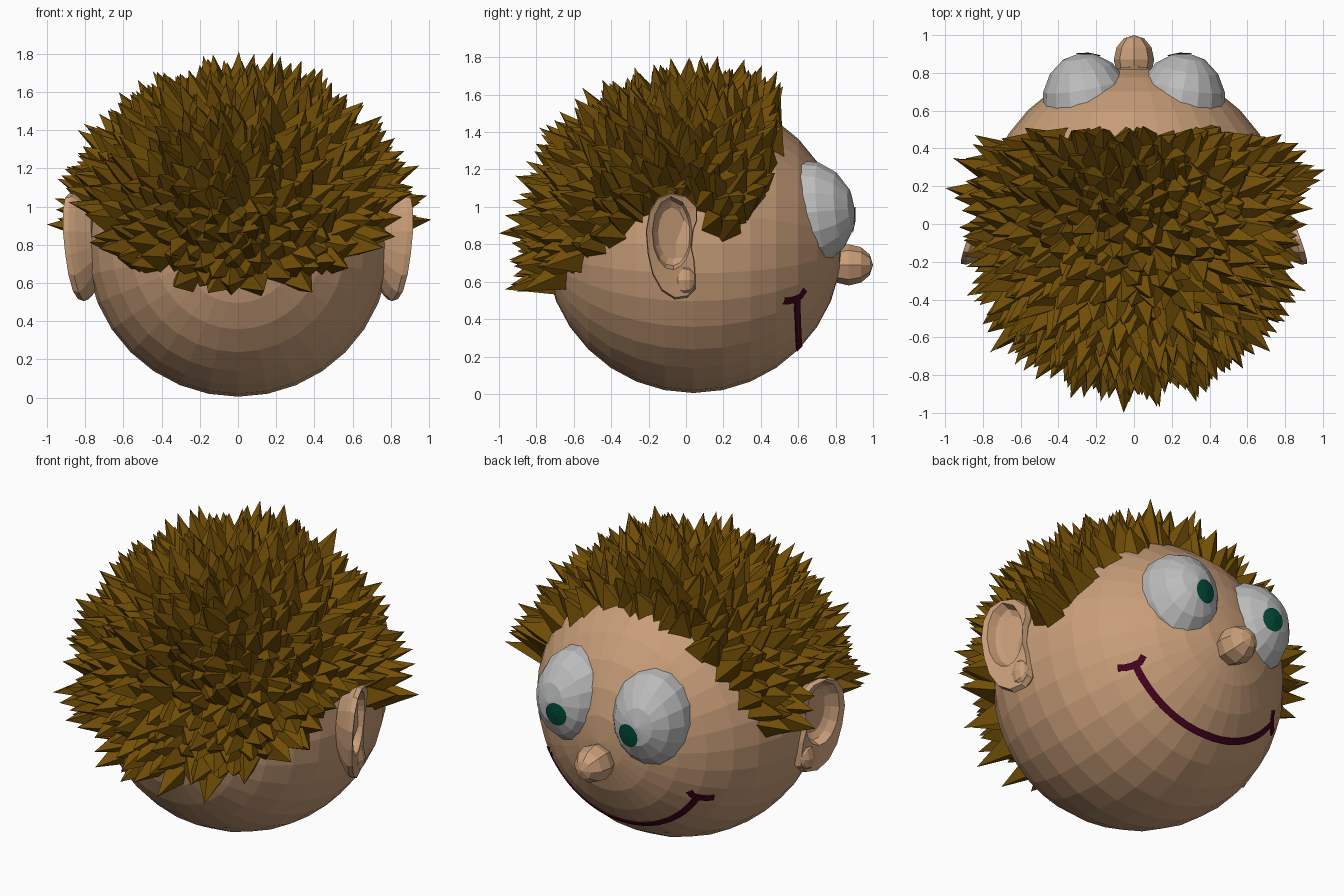
import bpy, bmesh, math, random
from mathutils import Vector, Matrix, Euler

if "Cube" in bpy.data.objects:
    bpy.data.objects.remove(bpy.data.objects["Cube"])

random.seed(4)
C, R = Vector((0, 0.04, 0.8)), 0.795      # head centre and radius; the face looks to +y


def material(name, rgb):
    m = bpy.data.materials.new(name)
    m.diffuse_color = (*rgb, 1)
    m.use_nodes = True
    m.node_tree.nodes["Principled BSDF"].inputs["Base Color"].default_value = m.diffuse_color
    return m


SKIN = material("skin", (0.58, 0.34, 0.19))
HAIR = material("brown hair", (0.17, 0.078, 0.002))
WHITE = material("eye white", (0.5, 0.5, 0.5))
GREEN = material("green pupil", (0.0, 0.07, 0.04))
LIPS = material("dark red mouth", (0.06, 0.001, 0.014))


def finish(name, bm, mat):
    me = bpy.data.meshes.new(name)
    bm.to_mesh(me)
    bm.free()
    me.materials.append(mat)
    ob = bpy.data.objects.new(name, me)
    bpy.context.collection.objects.link(ob)
    return ob


def ball(name, centre, radii, seg, rings, mat, rot=(0, 0, 0)):
    """Flat-shaded ellipsoid with its poles along y; returns its frame."""
    bm = bmesh.new()
    bmesh.ops.create_uvsphere(bm, u_segments=seg, v_segments=rings, radius=1)
    m = (Matrix.Translation(centre) @ Euler(rot).to_matrix().to_4x4()
         @ Matrix.Diagonal((*radii, 1)))
    bm.transform(m @ Matrix.Rotation(-math.pi / 2, 4, 'X'))
    finish(name, bm, mat)
    return m


# Head and nose
ball("head", C, (R, R, R), 32, 16, SKIN)
ball("nose", (0, 0.87, 0.69), (0.107, 0.13, 0.11), 8, 6, SKIN)

# Eyes, each with a thin pupil disc lying on its surface
for side, label in ((1, "right"), (-1, "left")):
    m = ball(label + "_eye", (0.247 * side, 0.635, 0.963), (0.237, 0.272, 0.287), 16, 8, WHITE,
             (math.radians(6), 0, math.radians(-10 * side)))
    inv = m.inverted()
    target = Vector((0.24 * side, 0.9, 0.93))
    bm = bmesh.new()
    rim = []
    for k in range(20):
        a = k * math.pi / 10
        p = target + Vector((-0.066 * math.cos(a), 0, 0.07 * math.sin(a)))
        rim.append(bm.verts.new(m @ ((inv @ p).normalized() * 1.008)))
    hub = bm.verts.new(m @ ((inv @ target).normalized() * 1.012))
    for k in range(20):
        bm.faces.new((rim[k], rim[(k + 1) % 20], hub))
    bmesh.ops.recalc_face_normals(bm, faces=bm.faces)
    if sum(f.normal.y for f in bm.faces) < 0:
        bmesh.ops.reverse_faces(bm, faces=bm.faces)
    finish(label + "_pupil", bm, GREEN)


# Mouth: a smile and two cheek creases, flat ribbons lying on the head surface
def stroke(name, pts, half):
    bm = bmesh.new()
    dirs = [(Vector(p) - C).normalized() for p in pts]
    rows = []
    for i, d in enumerate(dirs):
        tangent = dirs[min(i + 1, len(dirs) - 1)] - dirs[max(i - 1, 0)]
        w = d.cross(tangent).normalized() * half
        rows.append([bm.verts.new(C + d * (R + h) + w * s)
                     for s, h in ((-1, -0.015), (-1, 0.003), (1, 0.003), (1, -0.015))])
    for a, b in zip(rows, rows[1:]):
        for k in range(3):
            bm.faces.new((a[k], b[k], b[k + 1], a[k + 1]))
    bmesh.ops.recalc_face_normals(bm, faces=bm.faces)
    if sum(f.normal.dot(f.calc_center_median() - C) * f.calc_area() for f in bm.faces) < 0:
        bmesh.ops.reverse_faces(bm, faces=bm.faces)
    finish(name, bm, LIPS)


smile = []
for i in range(33):
    a = math.radians(-58 + 116 * i / 32)
    smile.append((0.56 * math.sin(a), 0.60 - 0.02 * abs(a), 0.81 - 0.56 * math.cos(a)))
stroke("mouth", smile, 0.02)
for s, label in ((1, "right"), (-1, "left")):
    stroke(label + "_mouth_crease", [(0.54 * s, 0.51, 0.505), (0.52 * s, 0.545, 0.50),
                                     (0.50 * s, 0.58, 0.505), (0.47 * s, 0.61, 0.525),
                                     (0.46 * s, 0.63, 0.56)], 0.018)

# Ears: outline lofted into a thin rim with a sunken oval bowl, leaning outward at the back
OUTLINE = [(0.06, 1.0), (0.0, 1.06), (-0.08, 1.075), (-0.15, 1.05), (-0.195, 0.98), (-0.215, 0.87),
           (-0.205, 0.75), (-0.18, 0.64), (-0.13, 0.55), (-0.06, 0.505), (0.01, 0.515), (0.05, 0.56),
           (0.05, 0.64), (0.045, 0.71), (0.03, 0.78), (0.04, 0.88), (0.06, 0.93)]


def ear(side, name):
    bm = bmesh.new()
    mid = Vector((-0.075, 0.86))

    def vert(p, dx):
        x = 0.825 - 0.36 * p.x + 0.07 * (p.y - 0.8) + dx
        return bm.verts.new((x * side, p.x, p.y))

    def ring(f, dx):
        return [vert(mid.lerp(Vector(p), f), dx) for p in OUTLINE]

    def oval(f, dx):
        out = []
        for p in OUTLINE:
            d = Vector(p) - mid
            a = math.atan2(d.y / 0.18, d.x / 0.1)
            out.append(vert(mid + Vector((0.1 * math.cos(a), 0.185 * math.sin(a))) * f, dx))
        return out

    rings = [ring(0.62, -0.12), ring(0.92, -0.05), ring(1.0, -0.02), ring(0.97, 0.01),
             oval(1.06, 0.005), oval(0.95, -0.04), oval(0.75, -0.06)]
    n = len(OUTLINE)
    for a, b in zip(rings, rings[1:]):
        for i in range(n):
            j = (i + 1) % n
            bm.faces.new((a[i], a[j], b[j], b[i]))
    bm.faces.new(rings[-1])
    bm.faces.new(rings[0])
    bmesh.ops.recalc_face_normals(bm, faces=bm.faces)
    finish(name, bm, SKIN)


ear(1, "right_ear")
ear(-1, "left_ear")
# Rounded lobes below the ear openings
for s, label in ((1, "right"), (-1, "left")):
    ball(label + "_ear_lobe", (0.80 * s, -0.01, 0.61), (0.045, 0.06, 0.085), 8, 6, SKIN)

# Hair: wide four-sided spikes spread evenly above a hairline given as (y, lowest z)
HAIRLINE = [(-0.8, 0.58), (-0.68, 0.61), (-0.55, 0.71), (-0.4, 0.83), (-0.28, 0.95), (0, 1.05),
            (0.1, 0.94), (0.18, 0.87), (0.29, 0.88), (0.38, 1.04), (0.46, 1.36)]


def hair_limit(y):
    for (y0, z0), (y1, z1) in zip(HAIRLINE, HAIRLINE[1:]):
        if y <= y1:
            return z0 + (z1 - z0) * (y - y0) / (y1 - y0)
    return 9


bm = bmesh.new()
COUNT = 1250
for i in range(COUNT):
    h = 1 - 2 * (i + 0.5) / COUNT
    t = i * math.pi * (3 - math.sqrt(5))
    w = math.sqrt(1 - h * h)
    d = Vector((w * math.cos(t), h, w * math.sin(t)))
    d = (d + Vector([random.uniform(-0.025, 0.025) for _ in range(3)])).normalized()
    root = C + d * (R - 0.025)
    if root.z < hair_limit(root.y):
        continue
    lean = Vector([random.uniform(-0.045, 0.045) for _ in range(3)])
    tip = C + d * random.uniform(0.94, 1.015) + lean
    tip.y = max(-1.0, min(tip.y, random.uniform(0.48, 0.52)))
    u = d.orthogonal().normalized()
    v = d.cross(u)
    spin = random.uniform(0, math.pi)
    base = []
    for k in range(4):
        a = spin + k * math.pi / 2
        r = random.uniform(0.08, 0.11)
        base.append(bm.verts.new(root + u * (r * math.cos(a)) + v * (r * math.sin(a))))
    top = bm.verts.new(tip)
    for k in range(4):
        bm.faces.new((base[k], base[(k + 1) % 4], top))
finish("hair", bm, HAIR)
